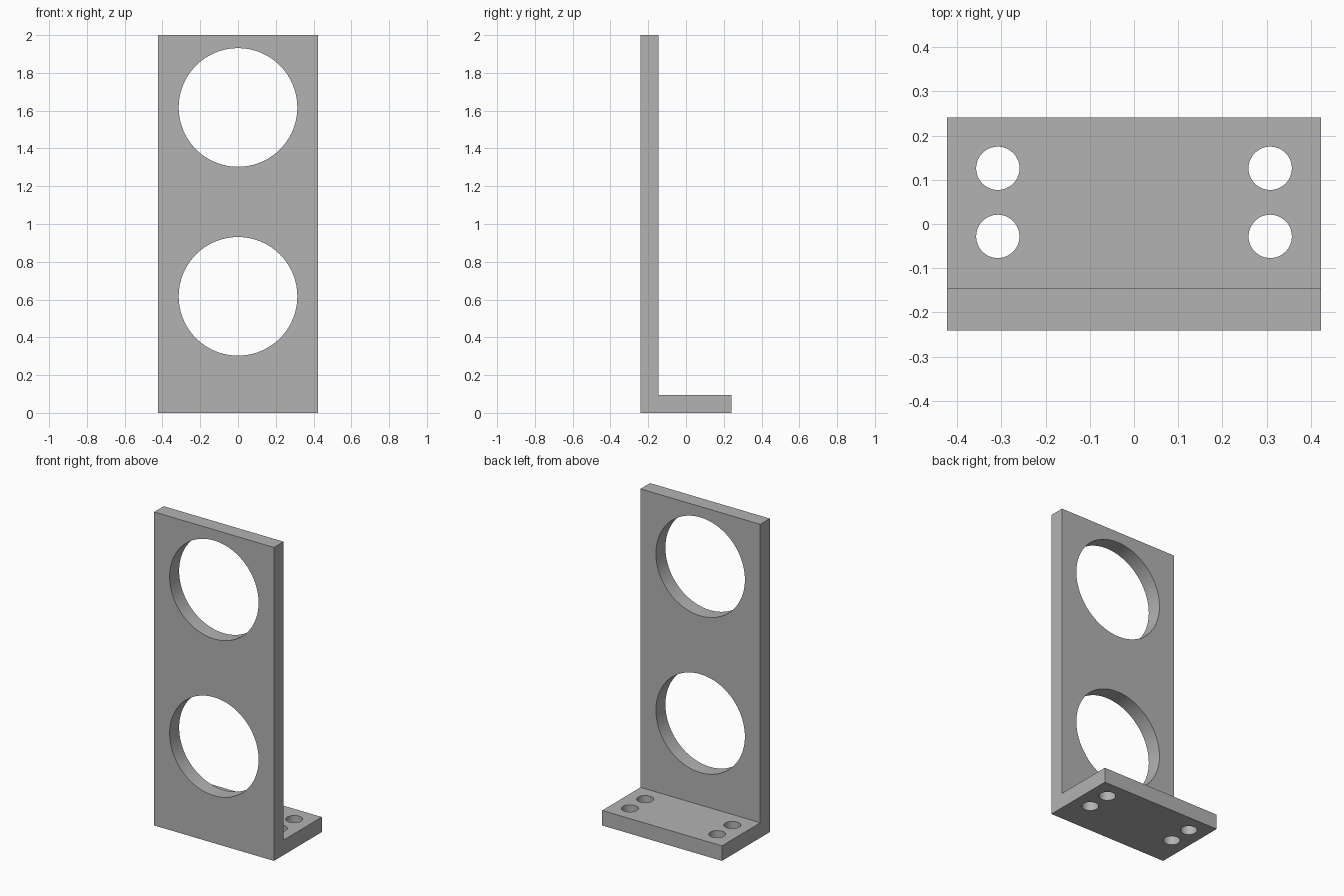
import bpy
import bmesh
import math

cube = bpy.data.objects.get("Cube")
if cube:
    bpy.data.objects.remove(cube, do_unlink=True)

WIDTH, DEPTH, HEIGHT = 0.845, 0.482, 2.0
THICK = 0.096

# Single grey metal
grey = bpy.data.materials.new("grey metal")
grey.use_nodes = True
grey.diffuse_color = (0.45, 0.45, 0.45, 1)
grey.node_tree.nodes["Principled BSDF"].inputs["Base Color"].default_value = grey.diffuse_color


def add_bracket():
    """L-shaped side profile extruded across the width."""
    front, back = -DEPTH / 2, DEPTH / 2
    wall = front + THICK
    profile = [(front, 0), (back, 0), (back, THICK),
               (wall, THICK), (wall, HEIGHT), (front, HEIGHT)]
    bm = bmesh.new()
    face = bm.faces.new([bm.verts.new((-WIDTH / 2, y, z)) for y, z in profile])
    grown = bmesh.ops.extrude_face_region(bm, geom=[face])
    moved = [v for v in grown["geom"] if isinstance(v, bmesh.types.BMVert)]
    bmesh.ops.translate(bm, verts=moved, vec=(WIDTH, 0, 0))
    bmesh.ops.recalc_face_normals(bm, faces=bm.faces)
    mesh = bpy.data.meshes.new("bracket")
    bm.to_mesh(mesh)
    bm.free()
    obj = bpy.data.objects.new("bracket", mesh)
    bpy.context.collection.objects.link(obj)
    mesh.materials.append(grey)
    return obj


def cut_hole(target, radius, location, sides, tilt=0):
    """Drill a round through-hole, then discard the cutter."""
    bpy.ops.mesh.primitive_cylinder_add(vertices=sides, radius=radius, depth=THICK * 1.6,
                                        location=location, rotation=(tilt, 0, 0))
    cutter = bpy.context.object
    cutter.name = "hole_cutter"
    cutter.hide_render = True
    cutter.data.materials.append(grey)
    mod = target.modifiers.new("hole", "BOOLEAN")
    mod.operation = "DIFFERENCE"
    mod.solver = "EXACT"
    mod.object = cutter
    bpy.context.view_layer.objects.active = target
    bpy.ops.object.modifier_apply(modifier=mod.name)
    bpy.data.objects.remove(cutter, do_unlink=True)


bracket = add_bracket()

# Two large openings in the upright plate
for z in (0.617, 1.617):
    cut_hole(bracket, 0.314, (0, (THICK - DEPTH) / 2, z), 96, math.pi / 2)

# Four screw holes in the foot
for x in (-0.308, 0.308):
    for y in (-0.028, 0.126):
        cut_hole(bracket, 0.049, (x, y, THICK / 2), 48)

# Smooth hole walls, crisp plate edges
bpy.ops.object.select_all(action="DESELECT")
bracket.select_set(True)
bpy.context.view_layer.objects.active = bracket
bpy.ops.object.shade_smooth_by_angle(angle=math.radians(30))
